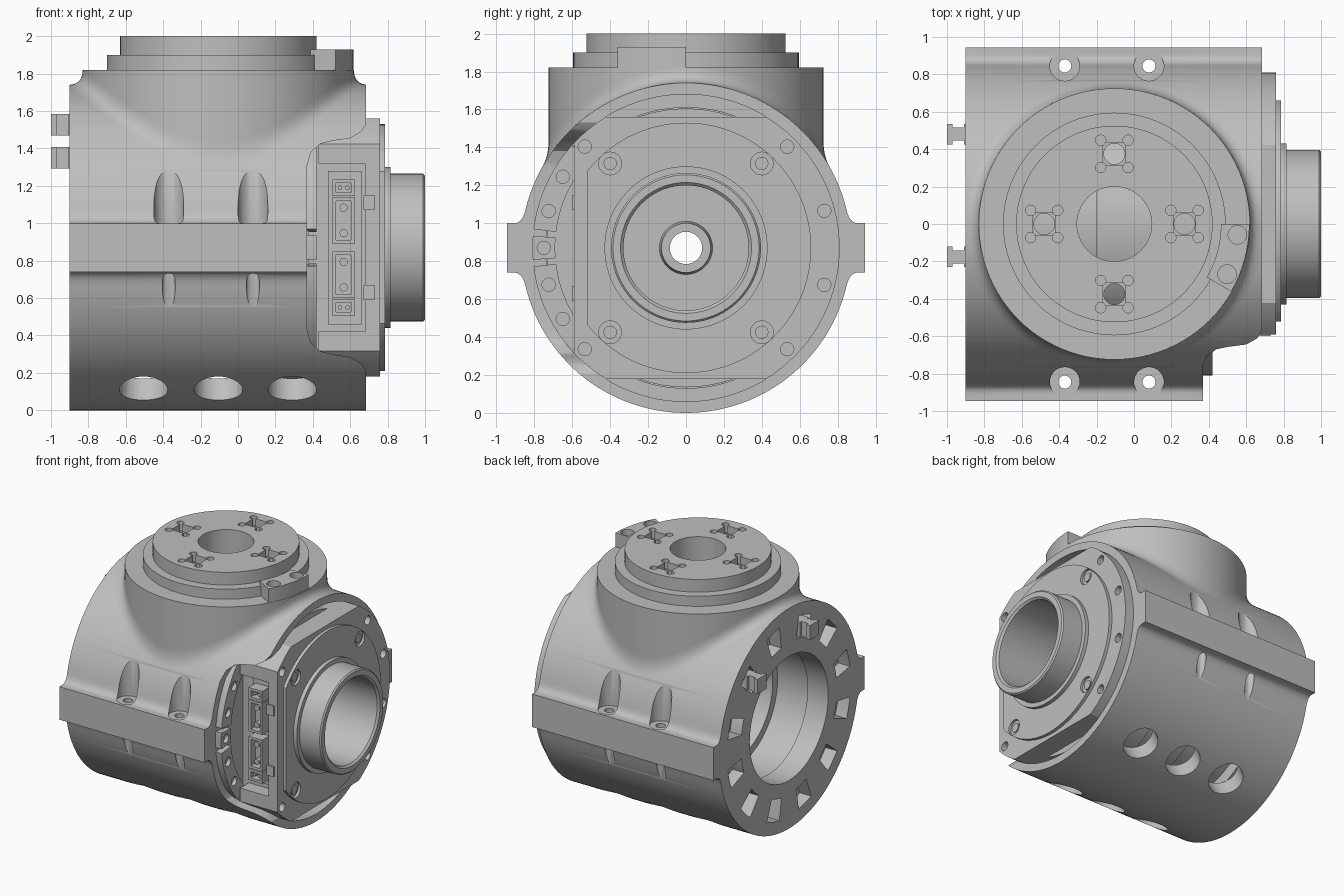
import bpy, bmesh
from math import sin, cos, radians, sqrt, pi
from mathutils import Vector

cube = bpy.data.objects.get("Cube")
if cube:
    bpy.data.objects.remove(cube, do_unlink=True)

R, C = 0.87, 0.87          # main barrel radius and axis height
TX, TR = -0.105, 0.725     # turret axis and radius
parts = []

grey = bpy.data.materials.new("machined_grey")
grey.use_nodes = True
grey.diffuse_color = (0.52, 0.52, 0.52, 1)
grey.node_tree.nodes["Principled BSDF"].inputs["Base Color"].default_value = (0.52, 0.52, 0.52, 1)


def finish(name, bm, keep, solid=True):
    bm.normal_update()
    if solid:
        bmesh.ops.recalc_face_normals(bm, faces=bm.faces[:])
        if bm.calc_volume(signed=True) < 0:
            bmesh.ops.reverse_faces(bm, faces=bm.faces[:])
    mesh = bpy.data.meshes.new(name)
    bm.to_mesh(mesh)
    bm.free()
    ob = bpy.data.objects.new(name, mesh)
    bpy.context.scene.collection.objects.link(ob)
    if keep:
        parts.append(ob)
    else:
        ob.hide_render = True
    return ob


def prism(name, pts, lo, hi, axis, keep=False):
    """Extrude a 2D outline along an axis."""
    place = {"x": lambda u, v, w: (w, u, v),
             "y": lambda u, v, w: (u, w, v),
             "z": lambda u, v, w: (u, v, w)}[axis]
    bm = bmesh.new()
    a = [bm.verts.new(place(u, v, lo)) for u, v in pts]
    b = [bm.verts.new(place(u, v, hi)) for u, v in pts]
    for i in range(len(pts)):
        j = (i + 1) % len(pts)
        bm.faces.new((a[i], a[j], b[j], b[i]))
    bm.faces.new(a[::-1])
    bm.faces.new(b)
    return finish(name, bm, keep)


def box(name, x, y, z, keep=False):
    return prism(name, [(x[0], y[0]), (x[1], y[0]), (x[1], y[1]), (x[0], y[1])], z[0], z[1], "z", keep)


def rod(name, r, start, end, n=32, keep=False):
    start, end = Vector(start), Vector(end)
    d = end - start
    bm = bmesh.new()
    bmesh.ops.create_cone(bm, cap_ends=True, segments=n, radius1=r, radius2=r, depth=d.length)
    rot = d.to_track_quat("Z", "Y")
    for v in bm.verts:
        v.co = rot @ v.co + (start + end) / 2
    return finish(name, bm, keep)


def xrod(name, r, x0, x1, y=0, z=C, n=32, keep=False):
    return rod(name, r, (x0, y, z), (x1, y, z), n, keep)


def arc(r, a0, a1, n, cx=0, cy=0):
    return [(cx + r * cos(radians(a0 + (a1 - a0) * i / n)),
             cy + r * sin(radians(a0 + (a1 - a0) * i / n))) for i in range(n + 1)]


def sector(name, r0, r1, a0, a1, lo, hi, axis, cx, cy, keep=False):
    pts = arc(r0, a0, a1, 12, cx, cy) + arc(r1, a1, a0, 12, cx, cy)
    return prism(name, pts, lo, hi, axis, keep)


def lathe_x(name, profile, n=96):
    """Revolve a closed (x, radius) outline about the barrel axis."""
    bm = bmesh.new()
    rings = [[bm.verts.new((x, r * cos(2 * pi * k / n), C + r * sin(2 * pi * k / n)))
              for x, r in profile] for k in range(n)]
    m = len(profile)
    for k in range(n):
        p, q = rings[k], rings[(k + 1) % n]
        for i in range(m):
            j = (i + 1) % m
            bm.faces.new((p[i], p[j], q[j], q[i]))
    return finish(name, bm, True)


def combine(ob, unions=(), cuts=()):
    """Apply booleans and drop the helper objects."""
    for op, tools in (("UNION", unions), ("DIFFERENCE", cuts)):
        for t in tools:
            m = ob.modifiers.new("bool", "BOOLEAN")
            m.operation, m.solver, m.object = op, "EXACT", t
    bpy.context.view_layer.update()
    mesh = bpy.data.meshes.new_from_object(ob.evaluated_get(bpy.context.evaluated_depsgraph_get()))
    ob.modifiers.clear()
    ob.data = mesh
    for t in (*unions, *cuts):
        bpy.data.objects.remove(t, do_unlink=True)


# Housing: barrel with filleted side rails, and stepped turret on top
corner, edge = radians(14), []
p0, p1, p2 = Vector((0.905, 0.13)), Vector((0.86, 0.13)), Vector((R * cos(corner), R * sin(corner)))
for i in range(6):
    t = i / 5
    edge.append(tuple(p0 * (1 - t) ** 2 + p1 * 2 * t * (1 - t) + p2 * t * t))
quarter = [(0.945, 0.13)] + edge + arc(R, 14, 90, 30)[1:]
upper = quarter + [(-y, z) for y, z in quarter[-2::-1]]
outline = upper + [(-y, -z) for y, z in upper]
housing = prism("housing", [(y, z + C) for y, z in outline], -0.9, 0.685, "x", True)
turret = [rod("turret", r, (TX, 0, z0), (TX, 0, z1), 96)
          for r, z0, z1 in ((TR, 1.1, 1.82), (0.595, 1.7, 1.9), (0.525, 1.75, 2.0))]
turret.append(sector("clamp_block", 0.57, TR - 0.003, -30, 0, 1.78, 1.93, "z", TX, 0))

cuts = [xrod("cavity", 0.74, -0.72, 0.8, n=96), xrod("counterbore", 0.81, 0.42, 0.8, n=96),
        xrod("left_bore", 0.49, -1, -0.6, n=64), rod("turret_bore", 0.2, (TX, 0, 1.3), (TX, 0, 2.1), 48)]
# Connector opening in the front wall
half = [(0.8, 0.2), (0.69, 0.2), (0.66, 0.25), (0.6, 0.285), (0.5, 0.3),
        (0.44, 0.315), (0.39, 0.36), (0.37, 0.43)]
cuts.append(prism("opening", half + [(x, 2 * C - z) for x, z in half[::-1]], -1.1, -0.45, "y"))
# Rail bolt holes and lower round windows
for s in (-1, 1):
    for x in (-0.37, 0.08):
        cuts.append(rod("bolt_hole", 0.035, (x, s * 0.845, 0.5), (x, s * 0.845, 1.2), 20))
        cuts.append(rod("bolt_seat", 0.08, (x, s * 0.845, 0.995), (x, s * 0.845, 1.5), 28))
    for x in (-0.505, TX, 0.29):
        u = Vector((0, s * cos(radians(61)), -sin(radians(61))))
        o = Vector((x, 0, C))
        cuts.append(rod("window", 0.13, o + u * 0.68, o + u, 32))
# Pockets around the open end
for k in range(12):
    cuts.append(sector("pocket", 0.6, 0.77, 30 * k + 9, 30 * k + 21, -1, -0.8, "x", 0, C))
# Keyed sockets on the turret face
for dx, dy in ((0.375, 0), (-0.375, 0), (0, 0.375), (0, -0.375)):
    x, y = TX + dx, dy
    cuts.append(box("socket", (x - 0.06, x + 0.06), (y - 0.06, y + 0.06), (1.94, 2.1)))
    cuts.append(rod("socket_hole", 0.056, (x, y, 1.4), (x, y, 2.1), 24))
    for sx in (-1, 1):
        for sy in (-1, 1):
            px, py = x + sx * 0.073, y + sy * 0.073
            cuts.append(rod("socket_lobe", 0.028, (px, py, 1.92), (px, py, 2.1), 12))
for a in (-5, -24):
    x, y = TX + 0.66 * cos(radians(a)), 0.66 * sin(radians(a))
    cuts.append(rod("clamp_hole", 0.05, (x, y, 1.86), (x, y, 2.1), 20))
combine(housing, turret, cuts)

# Blend between turret wall and barrel, wider toward the barrel ends
bm = bmesh.new()
n, steps = 120, 8


def barrel_z(y):
    return C + sqrt(R * R - y * y)


rows = []
for i in range(n):
    c, s = cos(2 * pi * i / n), sin(2 * pi * i / n)
    f = 0.035 + 0.045 * c * c
    mid = Vector((TX + TR * c, TR * s, barrel_z(TR * s)))
    low = Vector((TX + (TR + f) * c, (TR + f) * s, barrel_z((TR + f) * s)))
    top = mid + Vector((0, 0, 0.08))
    row = []
    for j in range(steps + 1):
        t = j / steps
        p = low * (1 - t) ** 2 + mid * 2 * t * (1 - t) + top * t * t
        row.append(bm.verts.new((max(-0.9, min(0.685, p.x)), p.y, min(p.z, 1.82))))
    rows.append(row)
for i in range(n):
    p, q = rows[i], rows[(i + 1) % n]
    for j in range(steps):
        bm.faces.new((p[j], q[j], q[j + 1], p[j + 1]))
finish("turret_blend", bm, True, solid=False)

# Inner core with hollow hub
core = lathe_x("core_and_hub", [
    (-0.73, 0.735), (-0.62, 0.735), (-0.62, 0.64), (-0.2, 0.64), (-0.2, 0.67), (0.2, 0.67),
    (0.2, 0.735), (0.6, 0.735), (0.6, 0.43), (0.815, 0.43), (0.815, 0.395), (0.99, 0.395),
    (1.0, 0.385), (1.0, 0.345), (0.985, 0.33), (0.35, 0.33), (0.35, 0.14), (0.42, 0.13),
    (0.42, 0.085), (0.3, 0.085), (0.3, 0.4), (-0.2, 0.4), (-0.2, 0.44), (-0.45, 0.44),
    (-0.45, 0.5), (-0.73, 0.5)])
combine(core, cuts=[box("core_flat", (0.38, 0.9), (-1, -0.48), (0, 2))])

# End plates on the hub side
plate = xrod("end_plate", 0.81, 0.43, 0.76, n=96, keep=True)
cover = xrod("cover_plate", 0.66, 0.7, 0.785, n=96, keep=True)
cuts = [xrod("hub_clearance", 0.4, 0.3, 0.9, n=48), box("front_flat", (0.3, 0.9), (-1, -0.59), (-0.1, 2)),
        box("top_flat", (0.3, 0.9), (-1.1, 1), (C + 0.69, 1.9)),
        box("bottom_flat", (0.3, 0.9), (-1.1, 1), (-0.2, C - 0.69)),
        box("connector_bay", (0.3, 0.68), (-1.2, -0.48), (0.42, 1.32))]
for a in (15, 45, 135, 225, 315, 345):
    y, z = 0.755 * cos(radians(a)), C + 0.755 * sin(radians(a))
    cuts.append(xrod("plate_hole", 0.035, 0.7, 0.9, y, z, 20))
combine(plate, cuts=cuts)
cuts = [xrod("hub_clearance", 0.4, 0.3, 0.9, n=48), box("cover_flat", (0.3, 0.9), (-1, -0.52), (0, 2))]
for sy in (-1, 1):
    for sz in (-1, 1):
        y, z = sy * 0.4, C + sz * 0.445
        cuts.append(xrod("screw_seat", 0.06, 0.765, 0.9, y, z, 24))
        xrod("cover_screw", 0.035, 0.75, 0.775, y, z, 16, True)
combine(cover, cuts=cuts)

# Crescent retainers beside the connector bay
for name, a0, a1, holes in (("upper_crescent", 138, 173, (150, 165)),
                            ("lower_crescent", 187, 222, (195, 210)),
                            ("middle_tab", 175.5, 184.5, (180,))):
    ob = sector(name, 0.69, 0.81, a0, a1, 0.35, 0.42, "x", 0, C, True)
    combine(ob, cuts=[xrod("retainer_hole", 0.035, 0.39, 0.5, 0.75 * cos(radians(a)),
                           C + 0.75 * sin(radians(a)), 20) for a in holes])

# Connectors: mirrored pair of power sockets and signal sockets
box("connector_board", (0.48, 0.66), (-0.5, -0.47), (0.46, 1.28), True)
for s in (-1, 1):
    for name, off, h, pin_gap, pin_r in (("power", 0.145, 0.125, 0.068, 0.022), ("signal", 0.32, 0.045, 0, 0.012)):
        z = C + s * off
        ob = box(name + "_connector", (0.505, 0.625), (-0.59, -0.49), (z - h, z + h), True)
        combine(ob, cuts=[box("recess", (0.525, 0.605), (-0.7, -0.53), (z - h + 0.02, z + h - 0.02))])
        for p in (-1, 1):
            x = 0.565 + (0 if pin_gap else p * 0.02)
            rod(name + "_pin", pin_r, (x, -0.5, z + p * pin_gap), (x, -0.575, z + p * pin_gap), 16, True)
    box("plate_clip", (0.67, 0.73), (-0.6, -0.57), (C + s * 0.24 - 0.04, C + s * 0.24 + 0.04), True)

# Locking pins on the open end
for a in (45, 105):
    y, z = 0.68 * cos(radians(a)), C + 0.68 * sin(radians(a))
    for name, x0, x1, w in (("stem", -0.98, -0.79, 0.035), ("head", -1.0, -0.97, 0.055),
                            ("collar", -0.91, -0.79, 0.055)):
        box("lock_pin_" + name, (x0, x1), (y - w, y + w), (z - 0.058, z + 0.058), True)

# Material and shading
bpy.ops.object.select_all(action="DESELECT")
for ob in parts:
    ob.data.materials.clear()
    ob.data.materials.append(grey)
    ob.select_set(True)
bpy.context.view_layer.objects.active = parts[0]
bpy.ops.object.shade_smooth_by_angle(angle=radians(30))
